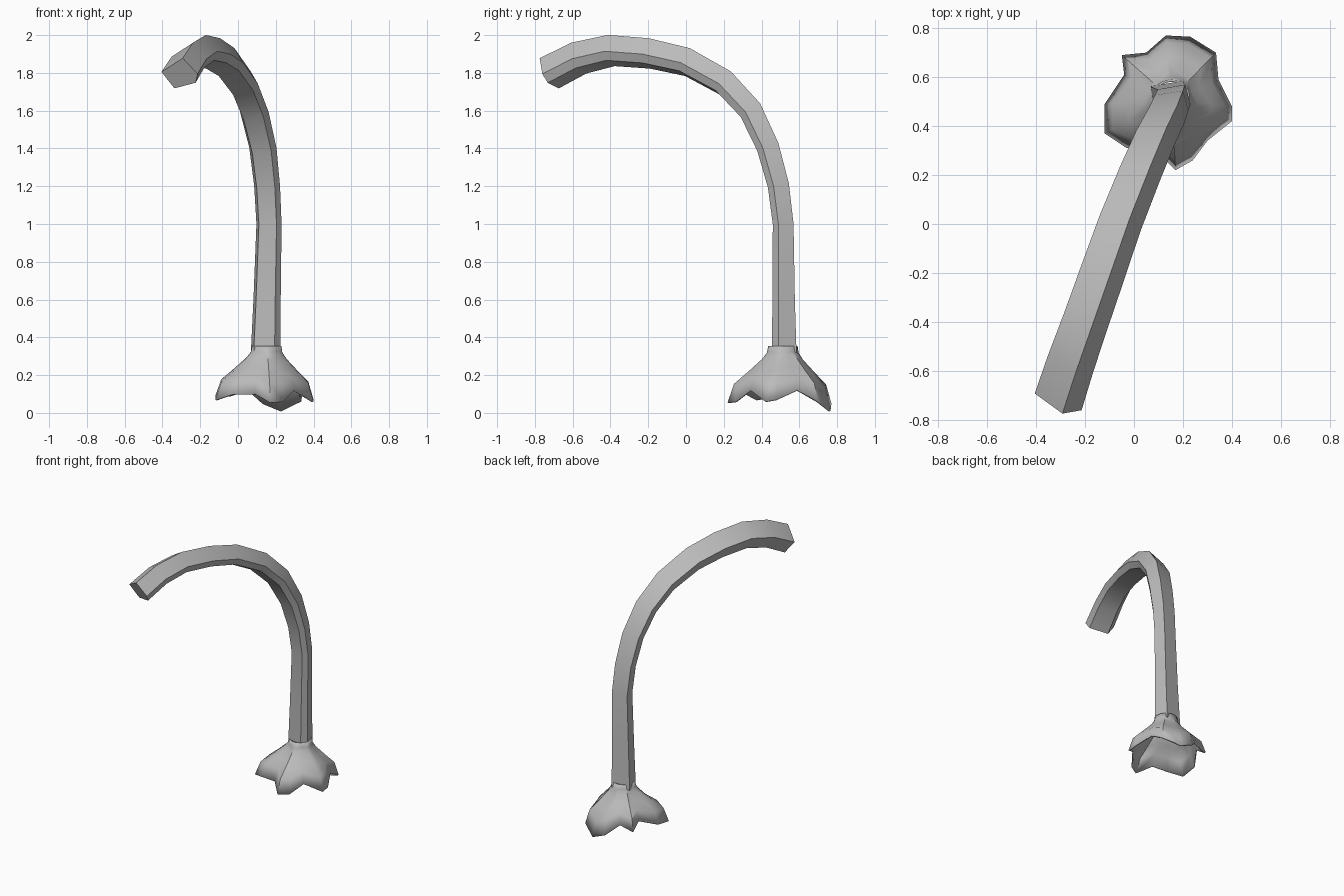
import bpy
import bmesh
import math
from mathutils import Vector

if "Cube" in bpy.data.objects:
    bpy.data.objects.remove(bpy.data.objects["Cube"], do_unlink=True)

# Single plain grey material
grey = bpy.data.materials.new("plain_grey")
grey.use_nodes = True
colour = (0.5, 0.5, 0.5, 1.0)
grey.diffuse_color = colour
grey.node_tree.nodes["Principled BSDF"].inputs["Base Color"].default_value = colour


def loft(name, rings, capped):
    """Skin a stack of closed rings, listed from top to bottom."""
    bm = bmesh.new()
    loops = [[bm.verts.new(point) for point in ring] for ring in rings]
    count = len(loops[0])
    for upper, lower in zip(loops, loops[1:]):
        for j in range(count):
            k = (j + 1) % count
            bm.faces.new((upper[j], lower[j], lower[k], upper[k]))
    if capped:
        bm.faces.new(loops[0])
        bm.faces.new(list(reversed(loops[-1])))
    mesh = bpy.data.meshes.new(name)
    bm.to_mesh(mesh)
    bm.free()
    mesh.materials.append(grey)
    obj = bpy.data.objects.new(name, mesh)
    bpy.context.collection.objects.link(obj)
    bpy.ops.object.select_all(action="DESELECT")
    bpy.context.view_layer.objects.active = obj
    obj.select_set(True)
    bpy.ops.object.shade_smooth_by_angle(angle=math.radians(32))
    return obj


# Stem: a five-sided section swept along a drooping path (x, y, z, scale)
path = [
    (.15, .515, .32, .85),
    (.157, .512, .6, .78),
    (.167, .51, 1.0, .72),
    (.157, .485, 1.2, .74),
    (.135, .43, 1.4, .78),
    (.09, .34, 1.59, .82),
    (.03, .2, 1.74, .85),
    (-.05, 0, 1.85, .88),
    (-.12, -.2, 1.895, .91),
    (-.19, -.4, 1.91, .93),
    (-.25, -.57, 1.87, .97),
    (-.3, -.725, 1.79, 1),
]
section = [(.025, .098), (-.11, .017), (-.053, -.08), (.073, -.047), (.093, .005)]
side = Vector((.93, -.36, 0)).normalized()

centres = [Vector(p[:3]) for p in path]
stem_rings = []
for i, centre in enumerate(centres):
    before = centres[max(i - 1, 0)]
    after = centres[min(i + 1, len(centres) - 1)]
    tangent = (after - before).normalized()
    outward = tangent.cross(side).normalized()
    size = path[i][3]
    stem_rings.append([centre + (side * s + outward * u) * size for s, u in section])
loft("stem", list(reversed(stem_rings)), True)

# Flared base: wavy rim points, counter-clockwise from the right-hand side
rim = [
    (-.12, .49, .09), (-.12, .37, .07), (-.03, .31, .1), (.09, .3, .1),
    (.17, .22, .055), (.24, .26, .06), (.3, .34, .12), (.4, .42, .06),
    (.4, .48, .07), (.345, .59, .12), (.335, .7, .06), (.23, .765, .01),
    (.13, .77, .05), (.05, .7, .12), (-.05, .69, .09), (-.04, .61, .14),
]
hub = Vector((.152, .513, 0))
collar_radius, collar_height = .078, .355
# (spread towards rim, share of height, depth of the folds between lobes)
profile = [(0, 1, 0), (.03, .88, .05), (.16, .76, .12), (.5, .54, .14), (.84, .33, .05), (1, 0, 0)]

base_rings = []
for spread, share, fold in profile:
    ring = []
    for x, y, z in rim:
        arm = Vector((x, y, 0)) - hub
        reach = collar_radius + (arm.length - collar_radius) * spread
        if z > .09:
            reach *= 1 - fold
        point = hub + arm.normalized() * reach
        point.z = z + (collar_height - z) * share
        ring.append(point)
    base_rings.append(ring)
flared_base = loft("flared_base", base_rings, False)
shell = flared_base.modifiers.new("thin_shell", "SOLIDIFY")
shell.thickness = .01
shell.offset = -1
